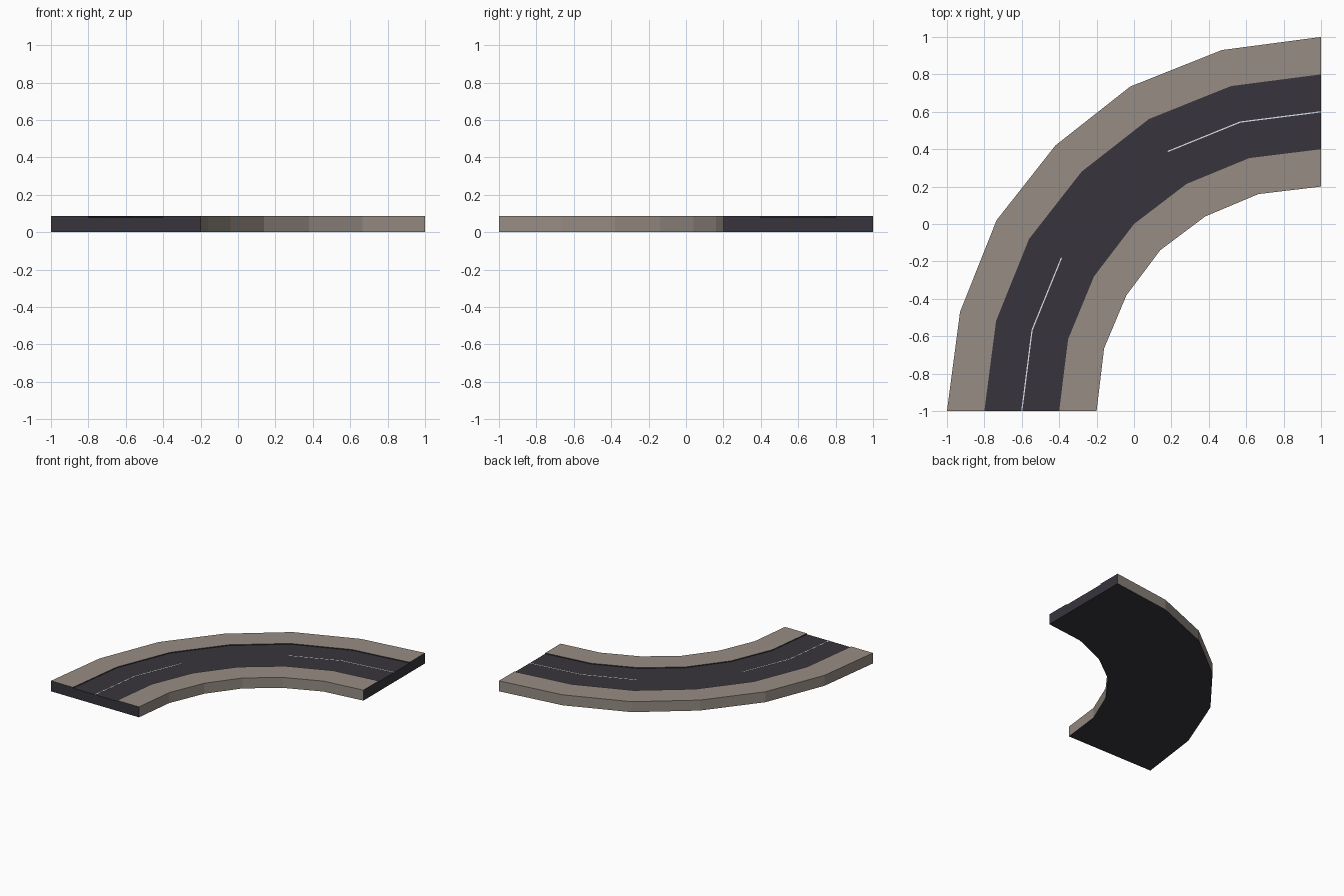
import bpy, bmesh
from mathutils import Vector

if "Cube" in bpy.data.objects:
    bpy.data.objects.remove(bpy.data.objects["Cube"])

TOP, ROAD = 0.086, 0.079
CENTRE = Vector((1, -1, 0))


def material(name, rgb):
    m = bpy.data.materials.new(name)
    m.diffuse_color = (*rgb, 1)
    m.use_nodes = True
    m.node_tree.nodes["Principled BSDF"].inputs["Base Color"].default_value = m.diffuse_color
    return m


asphalt = material("dark asphalt", (0.039, 0.036, 0.046))
paving = material("beige paving", (0.305, 0.262, 0.227))
paint = material("white road paint", (0.75, 0.75, 0.8))


# Outer and inner edges of the quarter bend: half is given, the rest mirrored
def bend(half):
    return half + [(y, x) for x, y in half[-2::-1]]


OUTER = bend([(0, 2), (0.53, 1.93), (1.02, 1.735), (1.42, 1.42)])
INNER = bend([(0, 1.2), (0.335, 1.16), (0.62, 1.04), (0.86, 0.86)])


def point(i, t, z):
    """Point at bend station i, t = 0 inner edge to 1 outer edge."""
    p = Vector(INNER[i]).lerp(Vector(OUTER[i]), t)
    return CENTRE + Vector((-p.x, p.y, z))


def sweep(name, profile, colours, mats, stations, cap=0):
    """Sweep a closed (t, z) profile along the bend, one colour per side."""
    bm = bmesh.new()
    rings = [[bm.verts.new(point(i, t, z)) for t, z in profile] for i in stations]
    n = len(profile)
    for a, b in zip(rings, rings[1:]):
        for k in range(n):
            j = (k + 1) % n
            bm.faces.new((a[k], a[j], b[j], b[k])).material_index = colours[k]
    for ring in (rings[0], rings[-1]):
        bm.faces.new(ring).material_index = cap
    bmesh.ops.recalc_face_normals(bm, faces=bm.faces)
    me = bpy.data.meshes.new(name)
    bm.to_mesh(me)
    bm.free()
    for m in mats:
        me.materials.append(m)
    ob = bpy.data.objects.new(name, me)
    bpy.context.collection.objects.link(ob)


# Road slab: raised pavements either side of a slightly sunken carriageway
sweep("road_bend",
      [(0, 0), (0, TOP), (0.25, TOP), (0.25, ROAD),
       (0.75, ROAD), (0.75, TOP), (1, TOP), (1, 0)],
      [1, 1, 0, 0, 0, 1, 1, 0], [asphalt, paving], range(7))

# Thin centre line dashes at both ends
for name, stations in (("centre_line_east", range(0, 3)),
                       ("centre_line_south", range(4, 7))):
    sweep(name,
          [(0.496, ROAD - 0.001), (0.496, ROAD + 0.001),
           (0.504, ROAD + 0.001), (0.504, ROAD - 0.001)],
          [0] * 4, [paint], stations)
